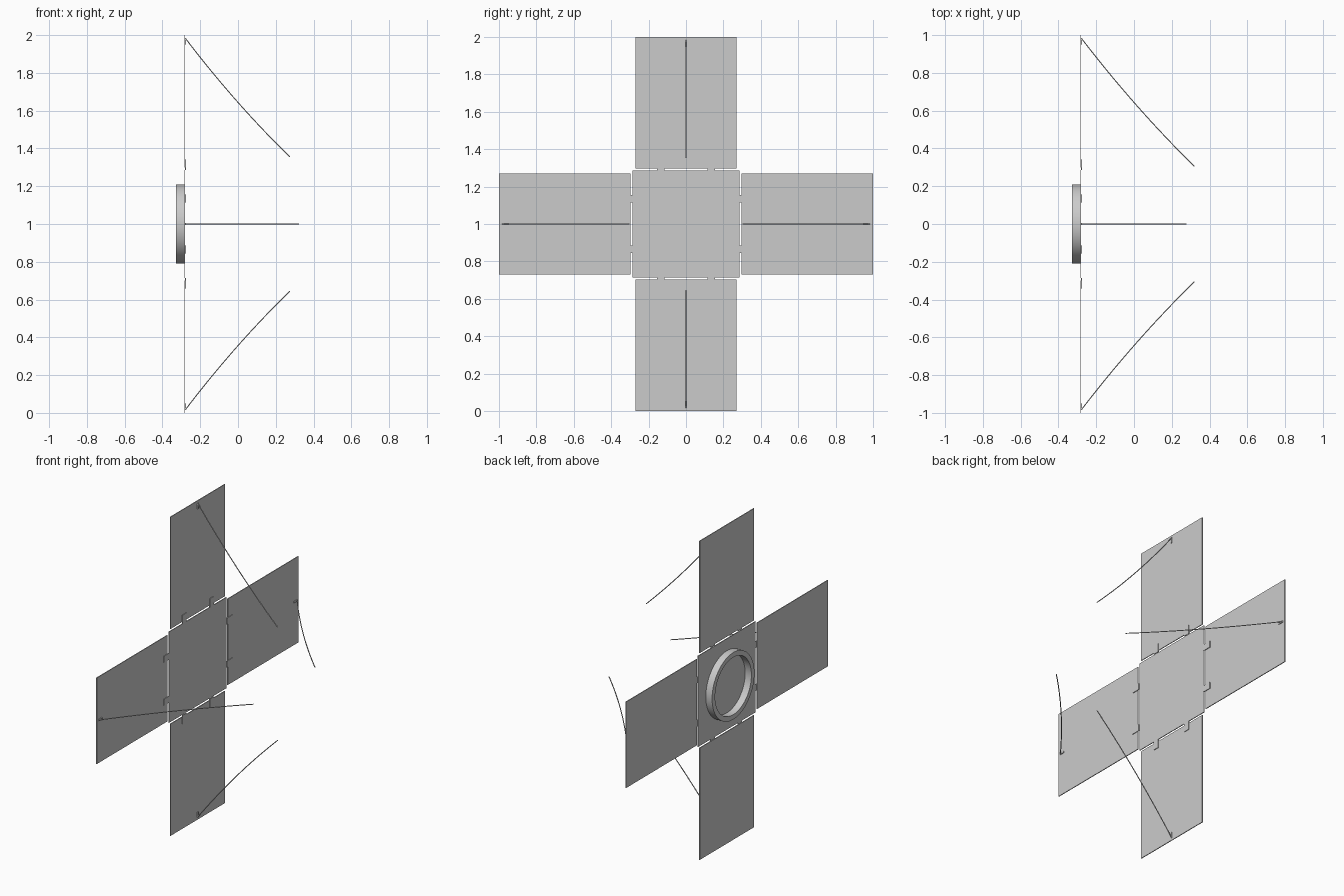
import bpy, math
from mathutils import Matrix, Vector

if "Cube" in bpy.data.objects:
    bpy.data.objects.remove(bpy.data.objects["Cube"])

grey = bpy.data.materials.new("satin grey")
grey.use_nodes = True
grey.diffuse_color = (0.6, 0.6, 0.6, 1)
grey.node_tree.nodes["Principled BSDF"].inputs["Base Color"].default_value = (0.6, 0.6, 0.6, 1)

CENTRE = Vector((0, 0, 1))
PLATE_X = -0.282


def finish(obj, name, turn=0):
    """Name, colour and turn a part about the x axis through the centre."""
    obj.name = name
    obj.data.materials.append(grey)
    move = Matrix.Translation(CENTRE)
    obj.matrix_world = move @ Matrix.Rotation(turn, 4, 'X') @ obj.matrix_basis
    return obj


def box(name, centre, size, turn=0):
    bpy.ops.mesh.primitive_cube_add(size=1)
    obj = bpy.context.object
    obj.matrix_basis = Matrix.Translation(centre) @ Matrix.Diagonal((*size, 1))
    return finish(obj, name, turn)


def wire(name, points, turn):
    """Thin bent rod through three points."""
    a, m, b = [Vector(p) for p in points]
    curve = bpy.data.curves.new(name, 'CURVE')
    curve.dimensions = '3D'
    curve.bevel_depth = 0.003
    curve.bevel_resolution = 1
    curve.use_fill_caps = True
    steps = 16
    spline = curve.splines.new('POLY')
    spline.points.add(steps)
    for i, p in enumerate(spline.points):
        t = i / steps
        ctrl = 2 * m - (a + b) / 2
        p.co = (*((1 - t) ** 2 * a + 2 * t * (1 - t) * ctrl + t * t * b), 1)
    obj = bpy.data.objects.new(name, curve)
    bpy.context.collection.objects.link(obj)
    finish(obj, name, turn)


# Central square plate
box("centre_plate", (PLATE_X, 0, 0), (0.005, 0.57, 0.57))

# Four folding panels, each with two hinge tabs and a bent rod
for i, side in enumerate(["top", "right", "bottom", "left"]):
    turn = i * math.pi / 2
    upright = i % 2 == 0
    box(side + "_panel", (PLATE_X, 0, 0.649), (0.005, 0.54, 0.702), turn)
    for n, y in (("a", -0.135), ("b", 0.135)):
        box(f"{side}_hinge_{n}", (PLATE_X + 0.004, y, 0.314), (0.005, 0.04, 0.055), turn)
    box(side + "_rod_foot", (PLATE_X + 0.004, 0, 0.968), (0.006, 0.01, 0.035), turn)
    tip = (0.275, 0, 0.355) if upright else (0.32, 0, 0.305)
    mid = (-0.01, 0, 0.655) if upright else (0.012, 0, 0.63)
    wire(side + "_rod", [(-0.28, 0, 0.985), mid, tip], turn)

# Docking ring on the back: a lathed rectangular section
profile = [(-0.328, 0.21), (-0.28, 0.21), (-0.28, 0.18), (-0.328, 0.18)]
segments = 64
verts, faces = [], []
for s in range(segments):
    a = 2 * math.pi * s / segments
    verts += [(x, r * math.cos(a), r * math.sin(a)) for x, r in profile]
    for k in range(4):
        l, t = (k + 1) % 4, (s + 1) % segments
        faces.append((s * 4 + k, s * 4 + l, t * 4 + l, t * 4 + k))
mesh = bpy.data.meshes.new("docking_ring")
mesh.from_pydata(verts, [], faces)
ring = bpy.data.objects.new("docking_ring", mesh)
bpy.context.collection.objects.link(ring)
finish(ring, "docking_ring")
bpy.ops.object.select_all(action='DESELECT')
ring.select_set(True)
bpy.context.view_layer.objects.active = ring
bpy.ops.object.mode_set(mode='EDIT')
bpy.ops.mesh.select_all(action='SELECT')
bpy.ops.mesh.normals_make_consistent(inside=False)
bpy.ops.object.mode_set(mode='OBJECT')
bpy.ops.object.shade_smooth_by_angle(angle=math.radians(30))
